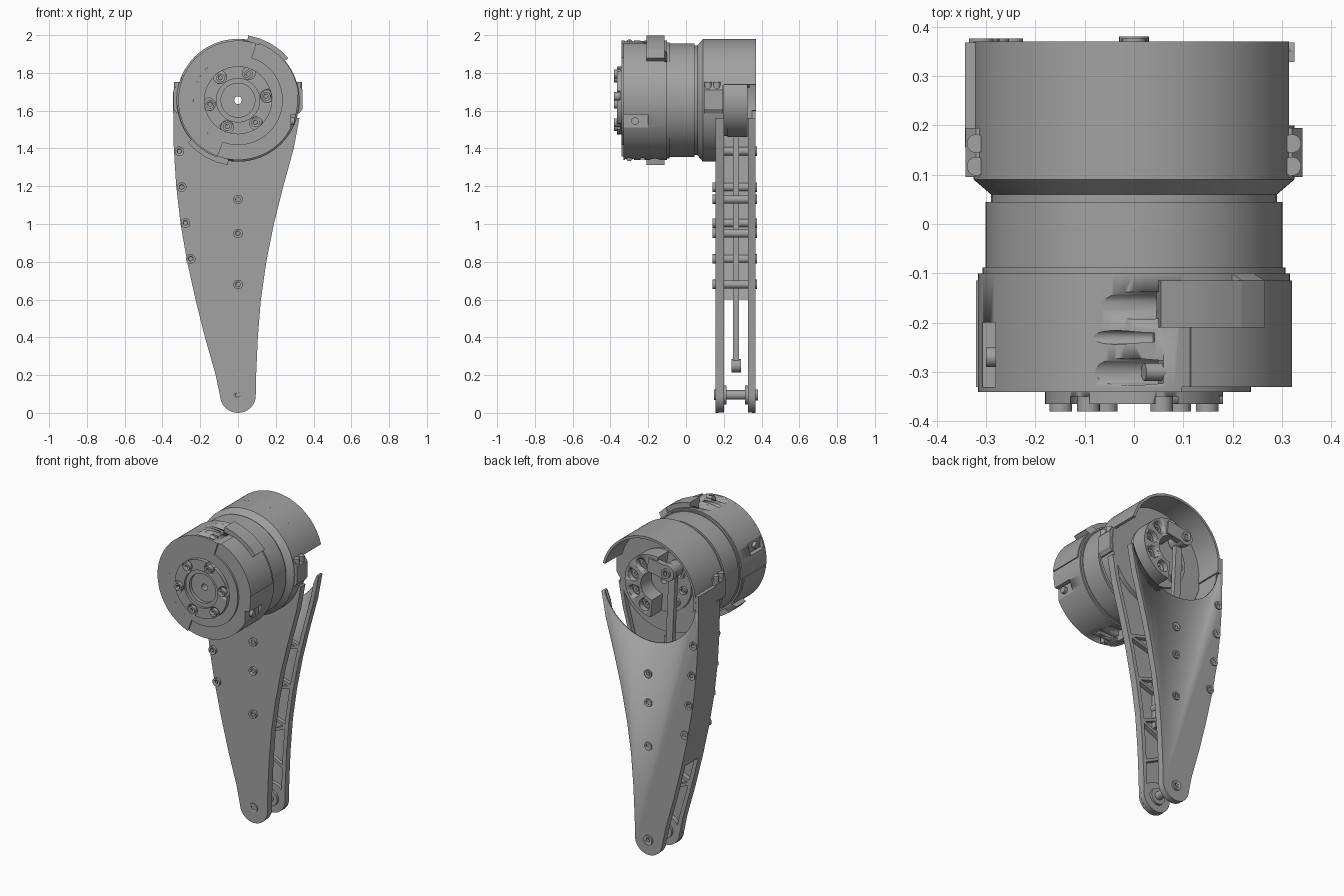
import bpy, bmesh, math
from math import cos, sin, radians
from mathutils import Vector

cube = bpy.data.objects.get("Cube")
if cube:
    bpy.data.objects.remove(cube)

grey = bpy.data.materials.new("machined grey")
grey.use_nodes = True
GREY = (0.36, 0.36, 0.36, 1)
grey.diffuse_color = GREY
grey.node_tree.nodes["Principled BSDF"].inputs["Base Color"].default_value = GREY
CZ = 1.655  # height of the motor axis


def finish(bm, name):
    bmesh.ops.recalc_face_normals(bm, faces=bm.faces)
    mesh = bpy.data.meshes.new(name)
    bm.to_mesh(mesh)
    bm.free()
    mesh.materials.append(grey)
    ob = bpy.data.objects.new(name, mesh)
    bpy.context.collection.objects.link(ob)
    bpy.ops.object.select_all(action='DESELECT')
    ob.select_set(True)
    bpy.context.view_layer.objects.active = ob
    bpy.ops.object.shade_smooth_by_angle(angle=radians(25))
    return ob


def lathe(name, profile, a0=0, a1=360, segs=96):
    """Turn a closed (radius, y) profile around the motor axis."""
    bm = bmesh.new()
    full = a1 - a0 == 360
    rings = []
    for i in range(segs if full else segs + 1):
        a = radians(a0 + (a1 - a0) * i / segs)
        rings.append([bm.verts.new((r * cos(a), y, CZ + r * sin(a))) for r, y in profile])
    n = len(profile)
    for i in range(segs):
        p, q = rings[i], rings[(i + 1) % len(rings)]
        for j in range(n):
            k = (j + 1) % n
            bm.faces.new((p[j], p[k], q[k], q[j]))
    if not full:
        bm.faces.new(rings[0])
        bm.faces.new(rings[-1])
    return finish(bm, name)


def ring(name, r0, r1, y0, y1, a0=0, a1=360, segs=96):
    return lathe(name, [(r0, y0), (r1, y0), (r1, y1), (r0, y1)], a0, a1, segs)


def plate(name, outline, y0, y1):
    """Extrude an (x, z) outline between two depths."""
    bm = bmesh.new()
    face = bm.faces.new([bm.verts.new((x, y0, z)) for x, z in outline])
    new = bmesh.ops.extrude_face_region(bm, geom=[face])["geom"]
    bmesh.ops.translate(bm, vec=(0, y1 - y0, 0), verts=[v for v in new if isinstance(v, bmesh.types.BMVert)])
    return finish(bm, name)


def rod(name, p, q, r, segs=24):
    p, q = Vector(p), Vector(q)
    bm = bmesh.new()
    bmesh.ops.create_cone(bm, cap_ends=True, segments=segs, radius1=r, radius2=r, depth=(q - p).length)
    bm.transform((q - p).to_track_quat('Z', 'Y').to_matrix().to_4x4())
    bmesh.ops.translate(bm, vec=(p + q) / 2, verts=bm.verts)
    return finish(bm, name)


def disc(name, x, z, r, y0, y1, segs=24):
    return rod(name, (x, y0, z), (x, y1, z), r, segs)


def box(name, x0, x1, y0, y1, z0, z1):
    return plate(name, [(x0, z0), (x1, z0), (x1, z1), (x0, z1)], y0, y1)


def beam(name, a, b, w, y0, y1):
    a, b = Vector(a), Vector(b)
    d = (b - a).normalized() * w / 2
    n = Vector((-d.y, d.x))
    return plate(name, [a - n, b - n, b + n, a + n], y0, y1)


def cut(ob, *cutters):
    for c in cutters:
        c.hide_render = True
        mod = ob.modifiers.new("cut", 'BOOLEAN')
        mod.operation, mod.solver, mod.object = 'DIFFERENCE', 'EXACT', c
        bpy.context.view_layer.objects.active = ob
        bpy.ops.object.modifier_apply(modifier=mod.name)
        bpy.data.objects.remove(c)
    return ob


def bolt(name, x, z, y, direction, r=0.025, h=0.015):
    """Socket-head bolt standing on a surface at depth y."""
    head = disc(name, x, z, r, y, y + direction * h)
    return cut(head, disc("socket", x, z, r * 0.5, y + direction * h * 0.4, y + direction * 2 * h, 6))


def polar(r, deg):
    return r * cos(radians(deg)), CZ + r * sin(radians(deg))


# Motor housing, from the front drum to the middle band and the mounting flange
drum = ring("front_drum", 0.02, 0.316, -0.33, -0.1)
cutters = []
for s in (1, -1):
    for y, x in ((-0.3, 0.055), (-0.165, 0.08)):
        z = 0.295
        cutters.append(rod("bore", (s * x, y, CZ + s * z), (s * (x - 0.3), y, CZ + s * (z + 0.09)), 0.028))
    cutters.append(rod("oval_bore", (s * 0.04, -0.23, CZ + s * 0.303), (s * -0.2, -0.23, CZ + s * 0.335), 0.014))
    cutters.append(box("window", *sorted((s * 0.28, s * 0.4)), -0.33, -0.2, CZ - s * 0.11 - 0.035, CZ - s * 0.11 + 0.035))
cut(drum, *cutters)
for s in (1, -1):
    rod("clamp_screw", (s * 0.06, -0.3, CZ + s * 0.293), (s * 0.02, -0.3, CZ + s * 0.305), 0.018)
    rod("window_screw", (s * 0.27, -0.27, CZ - s * 0.11), (s * 0.3, -0.27, CZ - s * 0.11), 0.02)
ring("front_cover", 0.115, 0.237, -0.341, -0.33)
ring("front_raised_rim", 0.237, 0.316, -0.341, -0.33, 72, 250)
ring("drum_lip", 0.02, 0.307, -0.1, -0.088)
ring("middle_band", 0.02, 0.301, -0.088, 0.045)
lathe("rear_flange", [(0.02, 0.045), (0.29, 0.045), (0.29, 0.06), (0.325, 0.09), (0.325, 0.2), (0.02, 0.2)])

# Clamp lugs on opposite sides of the drum
for a in (45, 225):
    ring("clamp_lug", 0.29, 0.347, -0.21, -0.115, a + 6, a + 36, 3)
    lathe("clamp_ramp", [(0.29, -0.21), (0.347, -0.21), (0.347, -0.115), (0.316, -0.1), (0.29, -0.1)], a - 5, a + 6, 2)
    ring("clamp_band", 0.29, 0.322, -0.33, -0.115, a - 40, a + 24, 24)

# Output hub with six bolts around a recessed bore
hub = lathe("output_hub", [(0.09, -0.33), (0.09, -0.35), (0.115, -0.35), (0.115, -0.365), (0.18, -0.365), (0.18, -0.33)])
cut(hub, *[disc("pocket", *polar(0.155, 8 + 60 * i), 0.034, -0.42, -0.35, 16) for i in range(6)])
for i in range(6):
    bolt("hub_bolt", *polar(0.15, 8 + 60 * i), -0.345, -1, 0.023, 0.035)

# Side lugs with paired vertical screws
for s in (1, -1):
    plate("side_lug", [(s * 0.29, 1.585), (s * 0.325, 1.585), (s * 0.342, 1.61), (s * 0.342, 1.71), (s * 0.32, 1.74), (s * 0.29, 1.74)], 0.095, 0.195)
    for y in (0.117, 0.163):
        rod("lug_screw", (s * 0.32, y, 1.7), (s * 0.32, y, 1.752), 0.019)

# Open rear shroud over the crank
ring("rear_shroud", 0.31, 0.325, 0.2, 0.37, 15, 190, 64)

# Leg plates: shared edge curves, thin skins, rims and triangular ribs
LEFT = [(-0.097, 0.1), (-0.118, 0.2), (-0.175, 0.4), (-0.225, 0.6), (-0.269, 0.8), (-0.304, 1.0), (-0.327, 1.2), (-0.34, 1.4), (-0.343, 1.6)]
RIGHT = [(0.094, 0.1), (0.096, 0.2), (0.105, 0.4), (0.121, 0.6), (0.15, 0.8), (0.19, 1.0), (0.24, 1.2), (0.295, 1.4), (0.325, 1.56)]
FOOT = [(0.095 * cos(radians(a)), 0.095 + 0.095 * sin(radians(a))) for a in range(190, 360, 10)]


def edge_x(curve, z):
    for (x0, z0), (x1, z1) in zip(curve, curve[1:]):
        if z <= z1:
            return x0 + (x1 - x0) * (z - z0) / (z1 - z0)
    return curve[-1][0]


def strip(name, curve, w, y0, y1, zmin=0, zmax=3):
    part = [p for p in curve if zmin <= p[1] <= zmax]
    return plate(name, part + [(x + w, z) for x, z in reversed(part)], y0, y1)


outline = LEFT[::-1] + FOOT + RIGHT
plate("front_leg_skin", outline, 0.155, 0.172)
scoop = lambda: disc("scoop", 0, CZ, 0.326, 0.1, 0.6, 96)
cut(plate("rear_leg_skin", outline, 0.35, 0.368), scoop())
for name, y0, y1 in (("front", 0.172, 0.2), ("rear", 0.328, 0.35)):
    for curve, w in ((LEFT, 0.025), (RIGHT, -0.025)):
        rim = strip(name + "_leg_rim", curve, w, y0, y1)
        if name == "rear":
            cut(rim, scoop())
    disc(name + "_foot_boss", 0, 0.095, 0.094, y0, y1, 40)
    zs = [0.3 + 0.13 * i for i in range(8)]
    for i, (z0, z1) in enumerate(zip(zs, zs[1:])):
        c0, c1 = (LEFT, RIGHT) if i % 2 else (RIGHT, LEFT)
        s = 0.012 if i % 2 else -0.012
        beam(name + "_leg_rib", (edge_x(c0, z0) + s, z0), (edge_x(c1, z1) - s, z1), 0.018, y0, y1)
    beam(name + "_leg_center_rib", (0, 0.55), (0, 1.3), 0.02, y0, y1)

# Closed spine along one edge, with slim lips continuing below it
cut(strip("spine", LEFT, 0.03, 0.172, 0.35, 0.55),
    disc("spine_scoop", 0, CZ, 0.31, 0.2, 0.6, 96))
box("spine_top", -0.343, -0.318, 0.19, 0.368, 1.6, 1.7)

# Leg bolts and the spacers behind them
CENTER = [(0, 1.13), (0, 0.95), (0, 0.68)]
EDGE = [(-0.31, 1.385), (-0.298, 1.195), (-0.278, 1.005), (-0.25, 0.815)]
for x, z in CENTER + EDGE:
    bolt("front_leg_bolt", x, z, 0.155, -1)
    bolt("rear_leg_bolt", x, z, 0.368, 1, 0.025, 0.008)
    disc("spacer", x, z, 0.022, 0.172, 0.35)

# Foot axle
disc("foot_axle", 0, 0.095, 0.025, 0.172, 0.35)
for y0, y1 in ((0.2, 0.215), (0.313, 0.328)):
    disc("foot_washer", 0, 0.095, 0.05, y0, y1)
bolt("front_foot_bolt", 0, 0.095, 0.155, -1, 0.028, 0.006)
bolt("rear_foot_bolt", 0, 0.095, 0.368, 1, 0.03, 0.012)

# Horseshoe crank, arm and pushrod behind the motor
ring("rear_hub", 0.02, 0.19, 0.2, 0.22)
crank = ring("crank", 0.085, 0.195, 0.22, 0.325, -85, 100, 48)
HOLES = [-65, -25, 15, 55]
cut(crank, *[disc("bore", *polar(0.142, a), 0.036, 0.29, 0.4) for a in HOLES])
for a in HOLES:
    bolt("crank_bolt", *polar(0.142, a), 0.285, 1, 0.025)
for a in (150, 190, 230):
    bolt("rear_hub_bolt", *polar(0.142, a), 0.22, 1, 0.024)
PIN, END = (-0.1, 1.77), (-0.03, 0.25)
beam("crank_arm", (0.03, 1.79), PIN, 0.085, 0.3, 0.335)
disc("crank_arm_end", *PIN, 0.05, 0.3, 0.335)
bolt("crank_pin", *PIN, 0.335, 1, 0.028, 0.015)
disc("pushrod_eye", *PIN, 0.045, 0.235, 0.3)
beam("pushrod", PIN, END, 0.045, 0.25, 0.28)
disc("pushrod_end", *END, 0.035, 0.24, 0.29)
